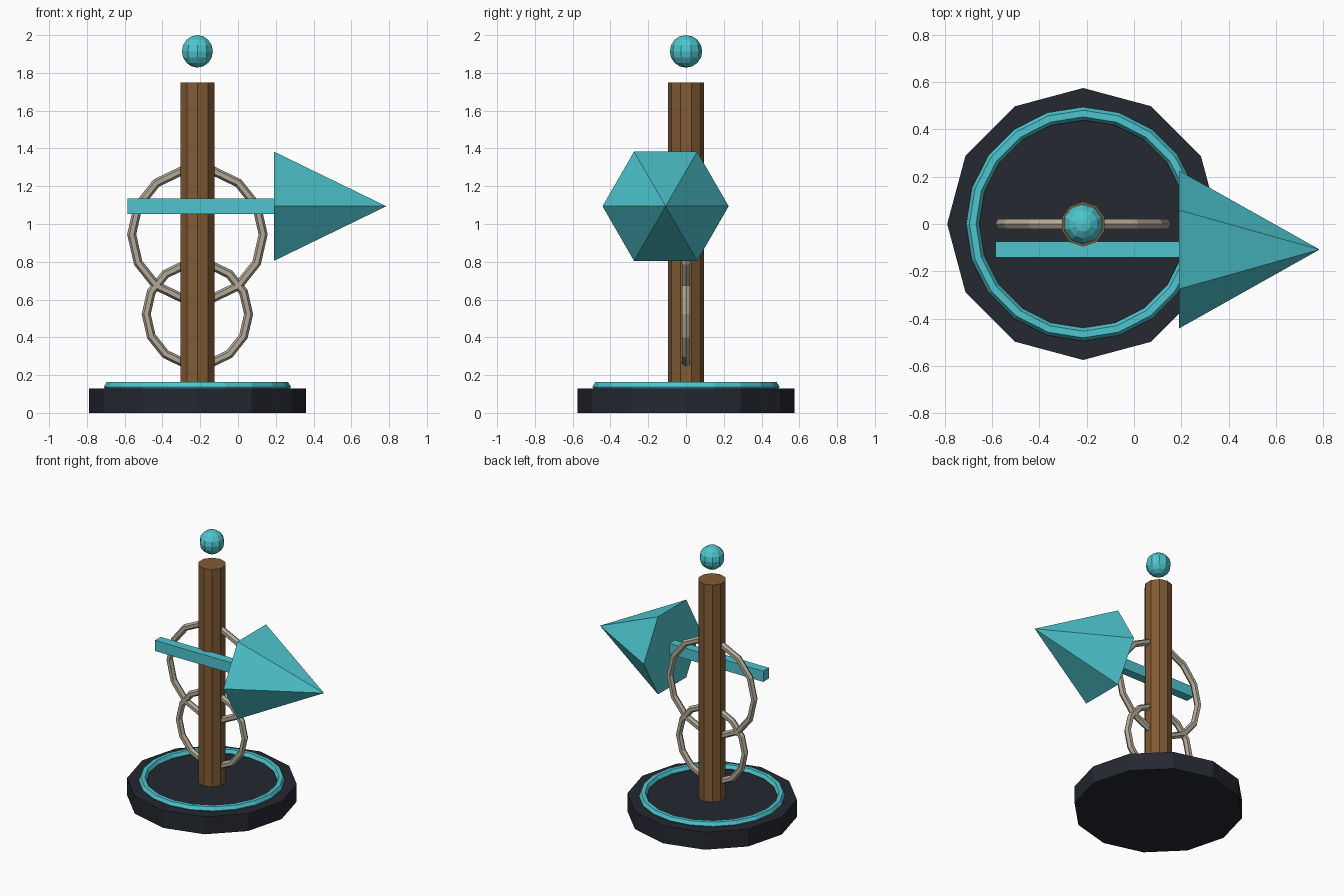
import bpy
from math import pi

if "Cube" in bpy.data.objects:
    bpy.data.objects.remove(bpy.data.objects["Cube"])

CX = -0.215  # post axis


def material(name, rgb):
    m = bpy.data.materials.new(name)
    m.diffuse_color = (*rgb, 1)
    m.use_nodes = True
    m.node_tree.nodes["Principled BSDF"].inputs["Base Color"].default_value = m.diffuse_color
    return m


teal = material("teal", (0.075, 0.56, 0.62))
dark = material("dark_stone", (0.018, 0.021, 0.03))
wood = material("wood", (0.22, 0.105, 0.035))
bone = material("pale_metal", (0.45, 0.40, 0.31))


def finish(name, mat):
    ob = bpy.context.object
    ob.name = name
    ob.data.materials.append(mat)
    return ob


def cylinder(name, mat, sides, radius, z0, z1):
    bpy.ops.mesh.primitive_cylinder_add(vertices=sides, radius=radius, depth=z1 - z0,
                                        location=(CX, 0, (z0 + z1) / 2))
    return finish(name, mat)


def ring(name, mat, z, outer, minor, sides, upright=False):
    bpy.ops.mesh.primitive_torus_add(major_segments=sides, minor_segments=6,
                                     major_radius=outer - minor, minor_radius=minor,
                                     location=(CX, 0, z),
                                     rotation=(pi / 2 if upright else 0, 0, 0))
    return finish(name, mat)


# Base and its inlaid rim
cylinder("base", dark, 12, 0.575, 0, 0.13)
ring("base_rim", teal, 0.138, 0.495, 0.028, 20)

# Post with floating ball
cylinder("post", wood, 10, 0.095, 0.12, 1.75)
bpy.ops.mesh.primitive_uv_sphere_add(segments=10, ring_count=8, radius=0.086,
                                     location=(CX, 0, 1.914))
finish("top_ball", teal)

# Two upright interlocking rings
ring("large_ring", bone, 0.945, 0.372, 0.024, 14, True)
ring("small_ring", bone, 0.523, 0.295, 0.024, 14, True)

# Arrow: shaft and six-sided head pointing to +x
x0, x1, tip, ay, az = -0.585, 0.19, 0.785, -0.108, 1.094
bpy.ops.mesh.primitive_cube_add(size=1, location=((x0 + x1) / 2, ay, az))
bpy.context.object.scale = (x1 - x0, 0.066, 0.08)
finish("arrow_shaft", teal)
bpy.ops.mesh.primitive_cone_add(vertices=6, radius1=0.334, radius2=0, depth=tip - x1,
                                location=((x1 + tip) / 2, ay, az), rotation=(0, pi / 2, 0))
finish("arrow_head", teal)
